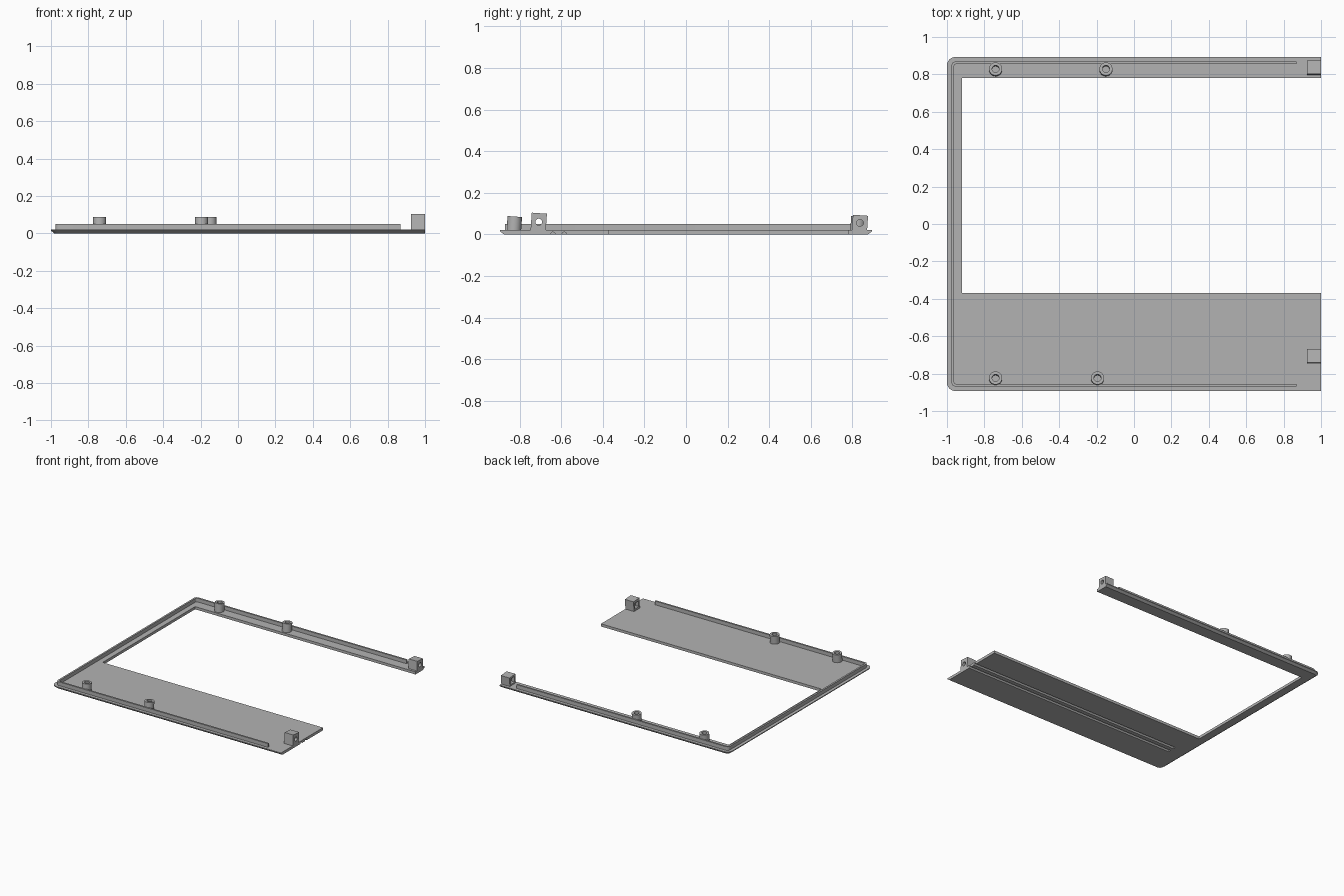
import bpy, bmesh, math
from mathutils import Matrix, Vector

if "Cube" in bpy.data.objects:
    bpy.data.objects.remove(bpy.data.objects["Cube"], do_unlink=True)

grey = bpy.data.materials.new("plain grey")
grey.use_nodes = True
grey.diffuse_color = (0.45, 0.45, 0.45, 1)
grey.node_tree.nodes["Principled BSDF"].inputs["Base Color"].default_value = (0.45, 0.45, 0.45, 1)

HALF_Y = 0.893
TOP = 0.021
LEAN = Matrix.Rotation(math.radians(-4), 4, 'X')   # posts lean slightly to the back


def finish(name, bm, smooth=False):
    bmesh.ops.recalc_face_normals(bm, faces=bm.faces)
    mesh = bpy.data.meshes.new(name)
    bm.to_mesh(mesh)
    bm.free()
    mesh.materials.append(grey)
    obj = bpy.data.objects.new(name, mesh)
    bpy.context.collection.objects.link(obj)
    bpy.ops.object.select_all(action='DESELECT')
    obj.select_set(True)
    bpy.context.view_layer.objects.active = obj
    if smooth:
        bpy.ops.object.shade_smooth_by_angle(angle=math.radians(30))
    return obj


def loft(name, rings, closed=False):
    """Skin a stack of equal rings; cap the ends or join them round."""
    bm = bmesh.new()
    rows = [[bm.verts.new(p) for p in ring] for ring in rings]
    pairs = list(zip(rows, rows[1:]))
    if closed:
        pairs.append((rows[-1], rows[0]))
    else:
        bm.faces.new(rows[0])
        bm.faces.new(rows[-1])
    for low, high in pairs:
        for i in range(len(low)):
            j = (i + 1) % len(low)
            bm.faces.new((low[i], low[j], high[j], high[i]))
    return finish(name, bm, True)


def u_path(inset, end):
    """Open U around the rim with two rounded corners, front end to back end."""
    radius = 0.045 - inset * 0.9
    x, y = -1 + inset + radius, HALF_Y - inset - radius
    path = [(end, -HALF_Y + inset)]
    for side, start in ((-1, 270), (1, 180)):
        for k in range(7):
            a = math.radians(start - 15 * k)
            path.append((x + radius * math.cos(a), side * y + radius * math.sin(a)))
    return path + [(end, HALF_Y - inset)]


def cylinder(radius, length, matrix):
    bm = bmesh.new()
    bmesh.ops.create_cone(bm, cap_ends=True, segments=24, radius1=radius,
                          radius2=radius, depth=length, matrix=matrix)
    return bm


def box(size, matrix):
    bm = bmesh.new()
    bmesh.ops.create_cube(bm, size=1, matrix=matrix @ Matrix.Diagonal((*size, 1)))
    return bm


def cut(obj, bm):
    """Subtract a temporary solid and remove it again."""
    cutter = finish("cutter", bm)
    cutter.hide_render = True
    mod = obj.modifiers.new("cut", 'BOOLEAN')
    mod.operation, mod.solver, mod.object = 'DIFFERENCE', 'EXACT', cutter
    bpy.context.view_layer.objects.active = obj
    bpy.ops.object.modifier_apply(modifier=mod.name)
    bpy.data.objects.remove(cutter, do_unlink=True)


# C-shaped base plate with a chamfered lower rim
window = [(1, 0.78), (-0.92, 0.78), (-0.92, -0.37), (1, -0.37)]
plate = loft("base_plate", [[(x, y, z) for x, y in u_path(inset, 1) + window]
                            for inset, z in ((0.018, 0), (0, 0.014), (0, TOP))])

# Two long grooves under the wide front panel
ALONG_X = Matrix.Rotation(math.radians(90), 4, 'Y')
for y in (-0.64, -0.585):
    cut(plate, cylinder(0.011, 1.9, Matrix.Translation((0.08, y, 0)) @ ALONG_X))

# Thin upright lip just inside the rim
lip_outline = u_path(0.024, 0.87) + u_path(0.038, 0.87)[::-1]
loft("rim_lip", [[(x, y, z) for x, y in lip_outline] for z in (0.015, 0.05)])

# Hollow screw posts
for name, x, y in (("front_left", -0.195, -0.828), ("front_right", -0.74, -0.828),
                   ("back_left", -0.15, 0.824), ("back_right", -0.74, 0.824)):
    place = Matrix.Translation((x, y, 0.012)) @ LEAN
    rings = [[place @ Vector((r * math.cos(a), r * math.sin(a), z))
              for a in (math.tau * k / 32 for k in range(32))]
             for r, z in ((0.035, 0), (0.035, 0.074), (0.019, 0.074), (0.019, 0.006))]
    loft(name + "_screw_post", rings, closed=True)

# End blocks with a bolt hole and a square nut pocket
for name, y, top in (("front", -0.708, 0.102), ("back", 0.836, 0.092)):
    height = top - 0.012
    place = Matrix.Translation((0.9625, y, 0.012 + height / 2)) @ LEAN
    block = finish(name + "_end_block", box((0.075, 0.073, height), place))
    hole = place @ Matrix.Translation((0, 0, 0.003))
    cut(block, cylinder(0.016, 0.2, hole @ ALONG_X))
    cut(block, box((0.04, 0.045, 0.045), hole @ Matrix.Translation((-0.03, 0, 0))))
